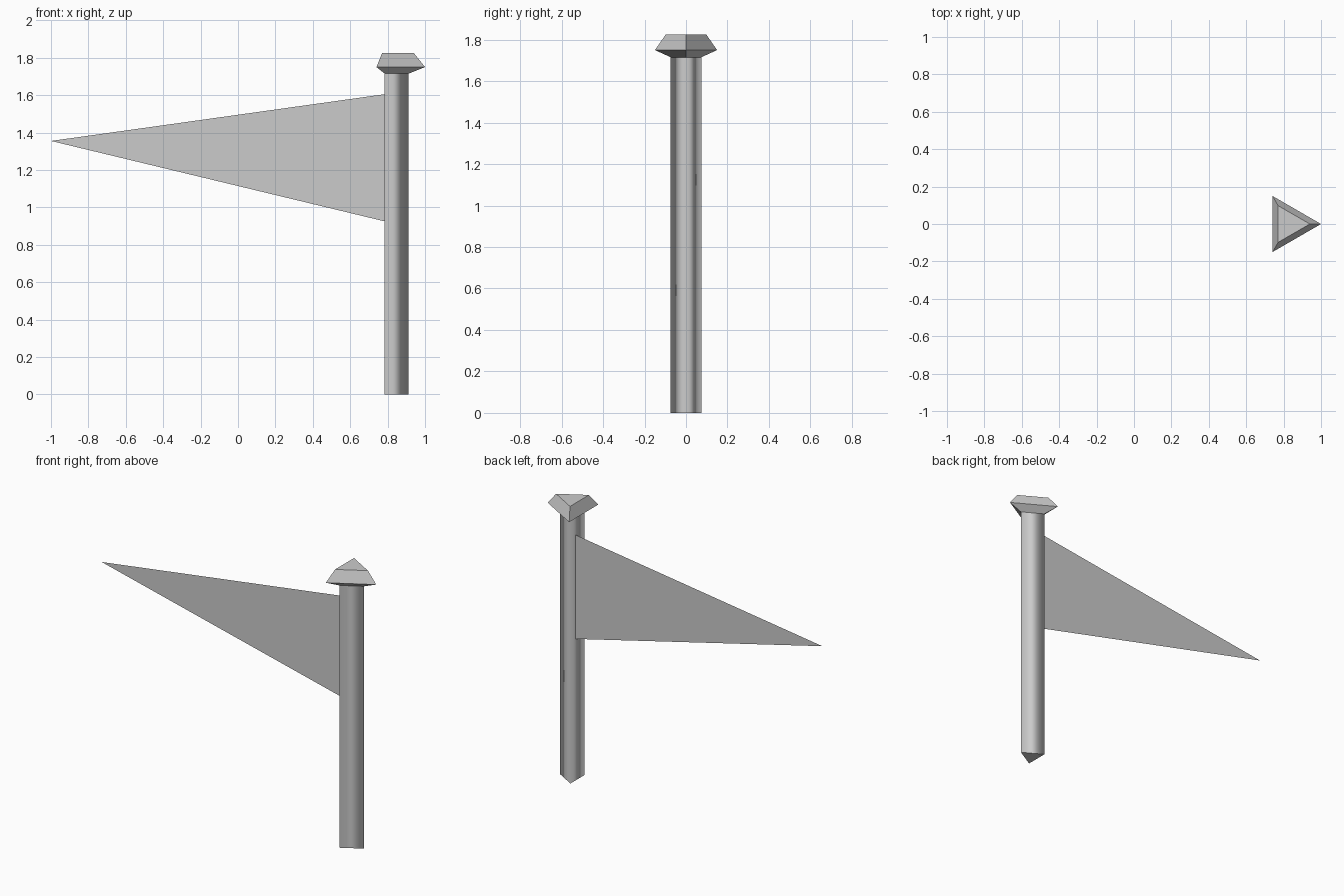
import bpy, bmesh
from math import cos, sin, tau

cube = bpy.data.objects.get("Cube")
if cube:
    bpy.data.objects.remove(cube, do_unlink=True)

# One plain grey for everything
grey = bpy.data.materials.new("plain grey")
grey.use_nodes = True
colour = (0.6, 0.6, 0.6, 1)
grey.diffuse_color = colour
grey.node_tree.nodes["Principled BSDF"].inputs["Base Color"].default_value = colour

POLE_X = 0.827
POLE_R = 0.085


def add_object(name, bm):
    mesh = bpy.data.meshes.new(name)
    bm.to_mesh(mesh)
    bm.free()
    mesh.materials.append(grey)
    obj = bpy.data.objects.new(name, mesh)
    bpy.context.collection.objects.link(obj)
    return obj


def three_sided(name, profile, smooth=False):
    """Loft triangular rings given as (radius, height), capped at both ends."""
    bm = bmesh.new()
    rings = [[bm.verts.new((POLE_X + r * cos(tau * i / 3), r * sin(tau * i / 3), z))
              for i in range(3)] for r, z in profile]
    for low, high in zip(rings, rings[1:]):
        for i in range(3):
            j = (i + 1) % 3
            side = bm.faces.new((low[i], low[j], high[j], high[i]))
            side.smooth = smooth
    caps = [bm.faces.new(rings[0][::-1]), bm.faces.new(rings[-1])]
    for cap in caps:
        for edge in cap.edges:
            edge.smooth = False
    return add_object(name, bm)


# Pole: softly shaded three-sided shaft
three_sided("pole", [(POLE_R, 0), (POLE_R, 1.715)], smooth=True)

# Finial: faceted cap on the pole
three_sided("finial", [(POLE_R, 1.715), (0.173, 1.75), (0.113, 1.825)])

# Pennant: single thin triangular sheet
bm = bmesh.new()
bm.faces.new([bm.verts.new(p) for p in
              ((-1, 0.02, 1.355), (0.785, 0.02, 0.925), (0.785, 0.02, 1.605))])
add_object("pennant", bm)
